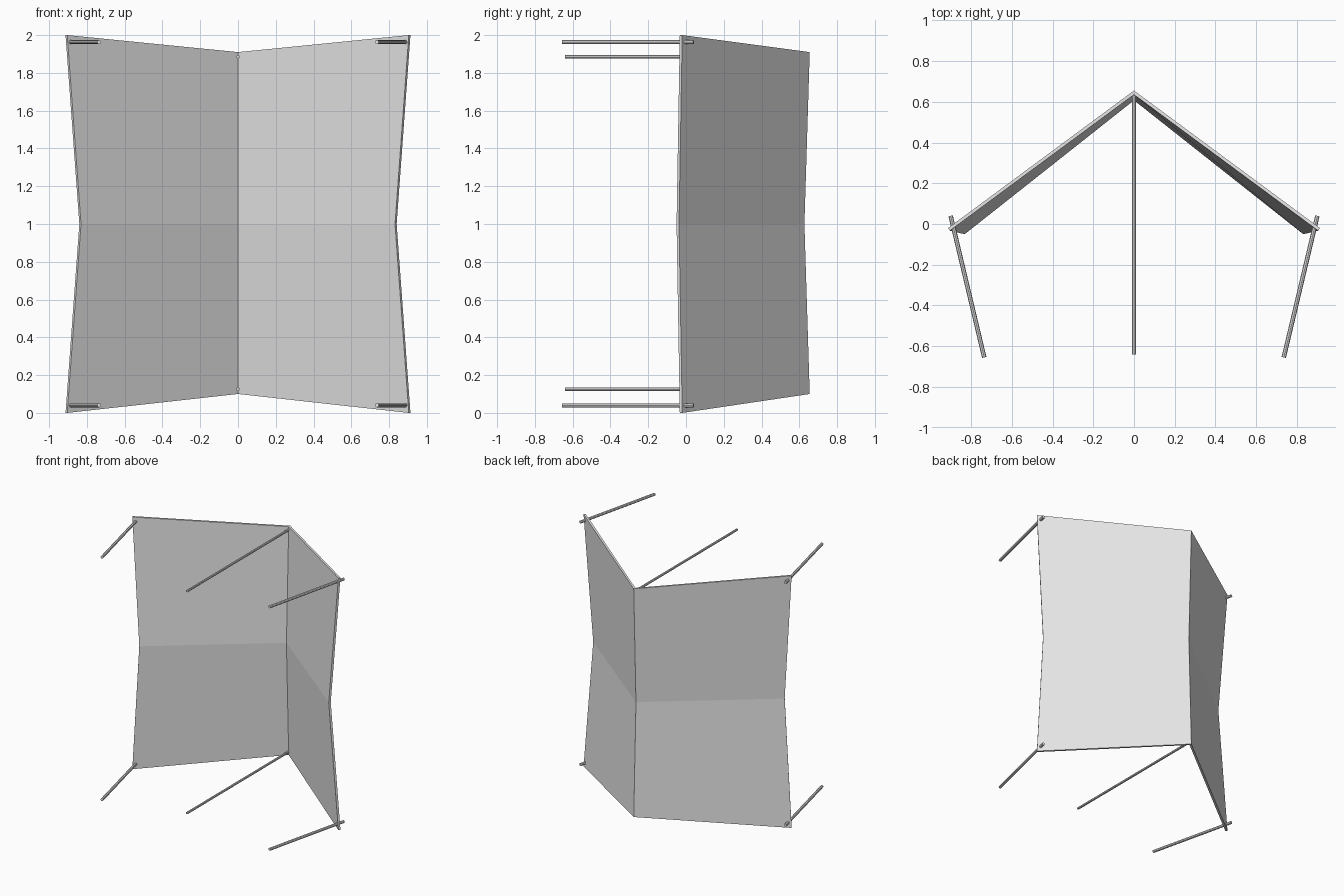
import bpy, bmesh
from mathutils import Vector

cube = bpy.data.objects.get("Cube")
if cube:
    bpy.data.objects.remove(cube, do_unlink=True)

grey = bpy.data.materials.new("light grey")
grey.use_nodes = True
grey.diffuse_color = (0.8, 0.8, 0.8, 1)
grey.node_tree.nodes["Principled BSDF"].inputs["Base Color"].default_value = (0.8, 0.8, 0.8, 1)


def finish(name, bm):
    bmesh.ops.recalc_face_normals(bm, faces=bm.faces)
    mesh = bpy.data.meshes.new(name)
    bm.to_mesh(mesh)
    bm.free()
    mesh.materials.append(grey)
    obj = bpy.data.objects.new(name, mesh)
    bpy.context.collection.objects.link(obj)
    return obj


# Folded sheet: level rows of (ridge y, ridge z, edge x, edge y, edge z)
def folded_panel():
    rows = [(0.655, 0.10, 0.913, -0.02, 0.0),
            (0.627, 1.00, 0.840, -0.037, 1.0),
            (0.655, 1.91, 0.913, -0.02, 2.0)]
    bm = bmesh.new()
    loops = []
    for ry, rz, ex, ey, ez in rows:
        points = [(-ex, ey, ez), (0, ry, rz), (ex, ey, ez),
                  (ex - 0.009, ey - 0.013, ez), (0, ry - 0.02, rz), (0.009 - ex, ey - 0.013, ez)]
        loops.append([bm.verts.new(p) for p in points])
    for low, high in zip(loops, loops[1:]):
        for i in range(6):
            j = (i + 1) % 6
            bm.faces.new((low[i], low[j], high[j], high[i]))
    for loop in (loops[0], loops[-1]):
        bm.faces.new((loop[0], loop[1], loop[4], loop[5]))
        bm.faces.new((loop[1], loop[2], loop[3], loop[4]))
    finish("folded_panel", bm)


# Straight round rod between two points
def rod(name, start, end, radius):
    a, b = Vector(start), Vector(end)
    bm = bmesh.new()
    bmesh.ops.create_cone(bm, cap_ends=True, segments=8, radius1=radius,
                          radius2=radius, depth=(b - a).length)
    obj = finish(name, bm)
    obj.location = (a + b) / 2
    obj.rotation_euler = (b - a).to_track_quat("Z", "Y").to_euler()


folded_panel()
for level, z_side, z_mid in (("lower", 0.04, 0.125), ("upper", 1.963, 1.885)):
    rod(level + "_middle_rod", (0, 0.64, z_mid), (0, -0.64, z_mid), 0.009)
    for side, s in (("left", 1), ("right", -1)):
        rod(f"{level}_{side}_rod", (s * 0.9, 0.04, z_side), (s * 0.735, -0.655, z_side), 0.011)
